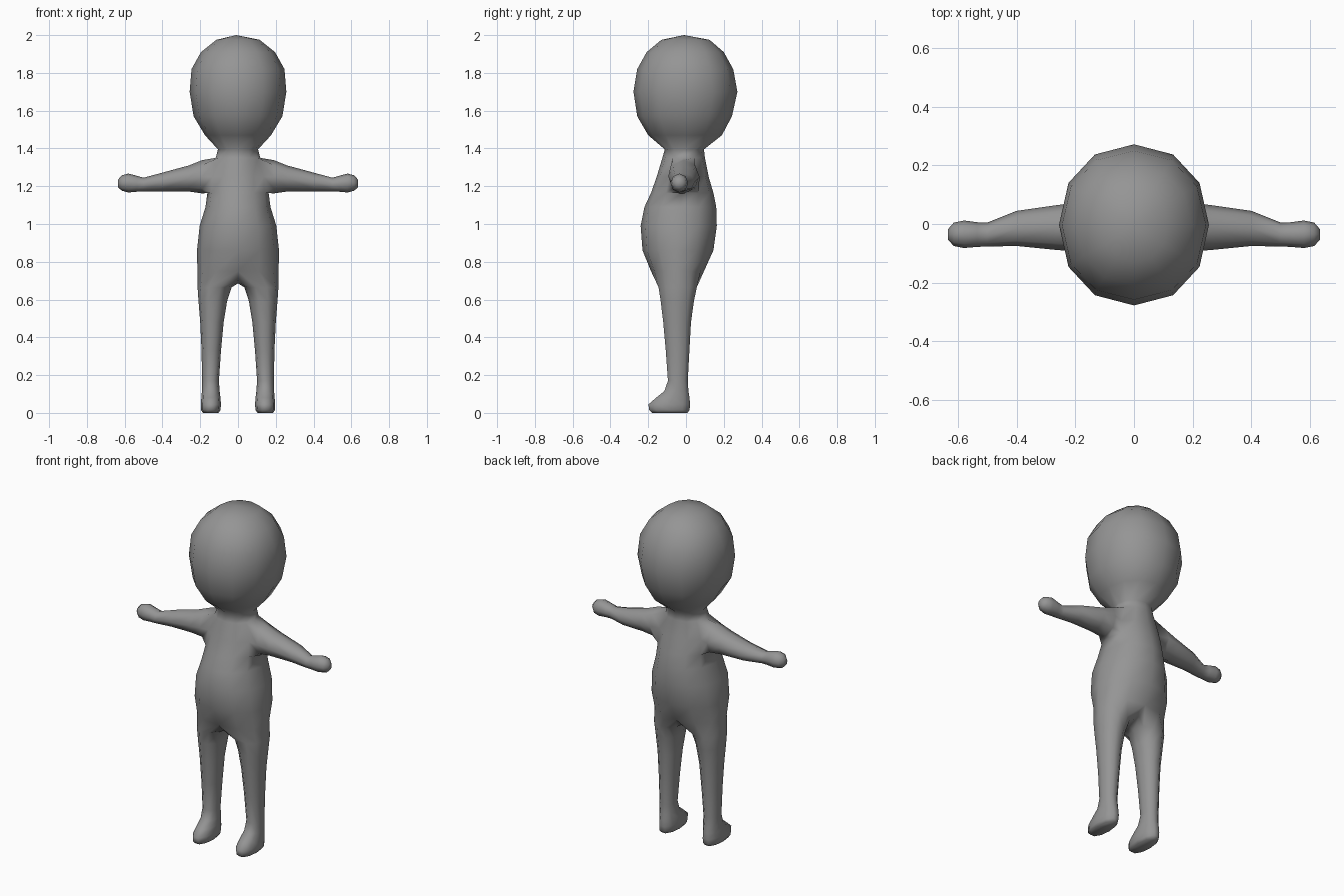
import bpy, bmesh, math

bm = bmesh.new()


def oval(a, power=0.94):
    """Slightly squared unit circle point."""
    c, s = math.cos(a), math.sin(a)
    return (math.copysign(abs(c) ** power, c), math.copysign(abs(s) ** power, s))


def flat_ring(z, x0, x1, y0, y1, angles):
    """Horizontal ring filling the given x and y ranges."""
    cx, cy, rx, ry = (x0 + x1) / 2, (y0 + y1) / 2, (x1 - x0) / 2, (y1 - y0) / 2
    return [bm.verts.new((cx + rx * u, cy + ry * v, z)) for u, v in map(oval, angles)]


def bridge(a, b, skip=()):
    n = len(a)
    for i in range(n):
        if i not in skip:
            bm.faces.new((a[i], a[(i + 1) % n], b[(i + 1) % n], b[i]))


# Torso, neck and head: z, half width, front y, back y
trunk = [(0.75, 0.215, -0.185, 0.095), (0.86, 0.217, -0.23, 0.145),
         (0.99, 0.203, -0.24, 0.163), (1.09, 0.172, -0.22, 0.16),
         (1.165, 0.162, -0.185, 0.145), (1.25, 0.155, -0.155, 0.12),
         (1.35, 0.118, -0.125, 0.10), (1.395, 0.106, -0.112, 0.095),
         (1.47, 0.175, -0.20, 0.19), (1.57, 0.235, -0.258, 0.243),
         (1.70, 0.256, -0.278, 0.272), (1.82, 0.246, -0.258, 0.25),
         (1.91, 0.196, -0.208, 0.20), (1.975, 0.115, -0.13, 0.125)]
around = [math.radians(30 * k) for k in range(12)]
rings = [flat_ring(z, -w, w, f, b, around) for z, w, f, b in trunk]
for r in range(len(rings) - 1):
    # leave openings for the shoulders
    bridge(rings[r], rings[r + 1], (11, 0, 5, 6) if r in (4, 5) else ())
crown = bm.verts.new((-0.01, -0.01, 2.0))
for i in range(12):
    bm.faces.new((rings[-1][i], rings[-1][(i + 1) % 12], crown))

# Arms and hands: x, centre y, centre z, half depth, half height
arm = [(0.19, -0.011, 1.25, 0.083, 0.088), (0.26, -0.012, 1.241, 0.077, 0.069),
       (0.40, -0.015, 1.222, 0.060, 0.050), (0.50, -0.036, 1.209, 0.041, 0.036),
       (0.535, -0.036, 1.213, 0.042, 0.042), (0.58, -0.035, 1.217, 0.047, 0.050),
       (0.615, -0.035, 1.217, 0.040, 0.041), (0.635, -0.036, 1.215, 0.018, 0.020)]
lo, mid, hi = rings[4:7]
for side, (a, b, c) in ((1, (11, 0, 1)), (-1, (7, 6, 5))):
    last = [lo[a], lo[b], lo[c], mid[c], hi[c], hi[b], hi[a], mid[a]]
    for x, cy, cz, ry, rz in arm:
        ring = []
        for i in range(8):
            t = math.radians(-135 + 45 * i)
            ring.append(bm.verts.new((side * x, cy + ry * math.cos(t), cz + rz * math.sin(t))))
        bridge(last, ring)
        last = ring
    bm.faces.new(last)

# Legs and feet: z, inner x, outer x, front y, back y
leg = [(0.665, 0.034, 0.214, -0.150, 0.062), (0.59, 0.058, 0.209, -0.138, 0.046),
       (0.48, 0.076, 0.200, -0.124, 0.030), (0.33, 0.090, 0.193, -0.110, 0.021),
       (0.17, 0.101, 0.190, -0.098, 0.012), (0.115, 0.097, 0.191, -0.118, 0.016),
       (0.08, 0.093, 0.194, -0.163, 0.023), (0.045, 0.090, 0.197, -0.204, 0.027),
       (0.015, 0.093, 0.196, -0.200, 0.024), (0.0, 0.103, 0.186, -0.185, 0.012)]
crotch = [bm.verts.new((0, y, z)) for y, z in ((0.045, 0.70), (-0.045, 0.685), (-0.135, 0.70))]
for side, half in ((1, (9, 10, 11, 0, 1, 2, 3)), (-1, (9, 8, 7, 6, 5, 4, 3))):
    last = [rings[0][k] for k in half] + crotch
    for z, x0, x1, f, b in leg:
        ring = flat_ring(z, x0, x1, f, b, [math.radians(-108 + 36 * i) for i in range(10)])
        for v in ring:
            v.co.x *= side
        bridge(last, ring)
        last = ring
    bm.faces.new(last)

bmesh.ops.recalc_face_normals(bm, faces=bm.faces)
for face in bm.faces:
    face.smooth = True

mesh = bpy.data.meshes.new("figure_body")
bm.to_mesh(mesh)
bm.free()
grey = bpy.data.materials.new("plain grey")
grey.diffuse_color = (0.3, 0.3, 0.3, 1)
mesh.materials.append(grey)
bpy.context.collection.objects.link(bpy.data.objects.new("figure_body", mesh))
